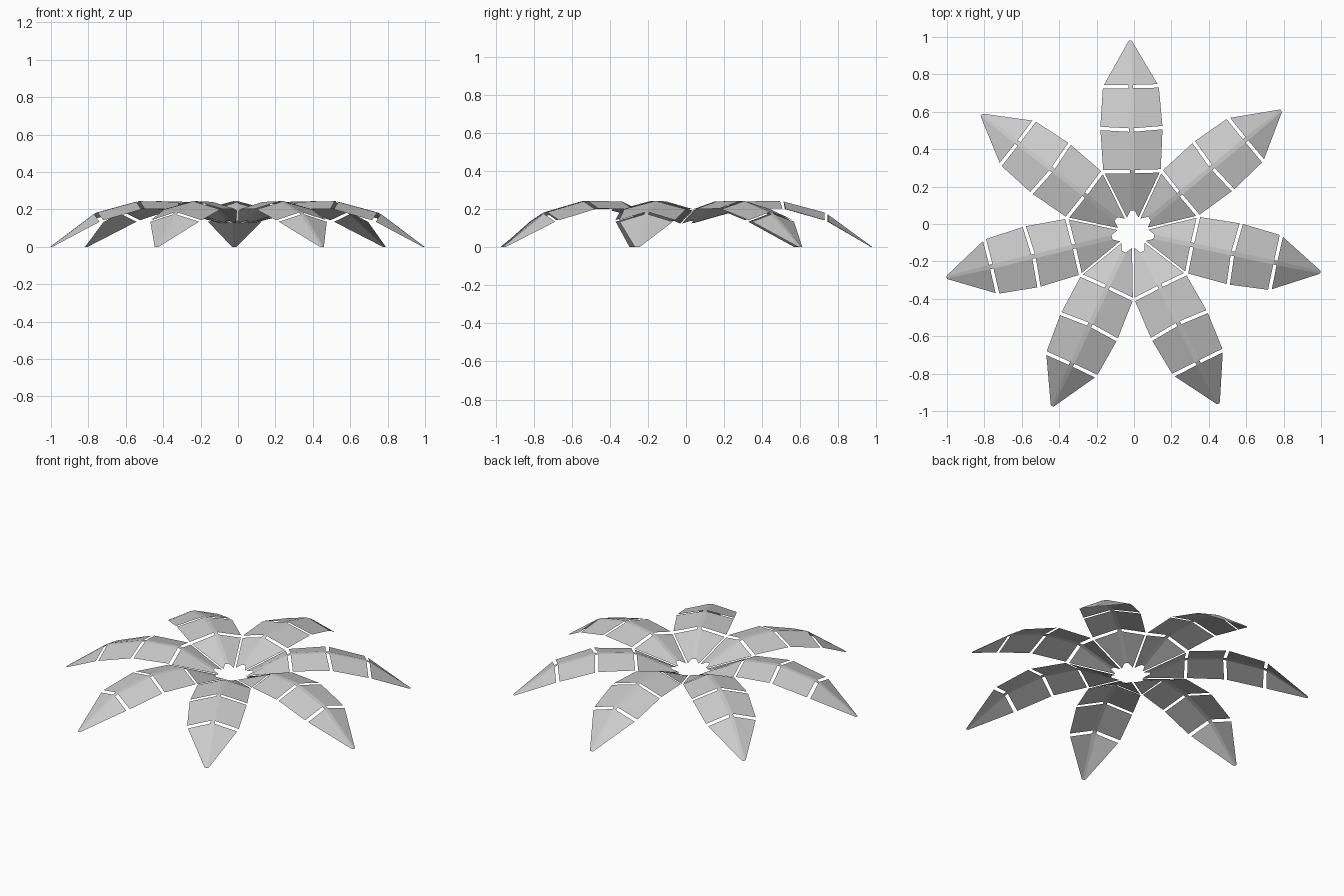
import bpy, bmesh, math
from mathutils import Matrix, Vector

if "Cube" in bpy.data.objects:
    bpy.data.objects.remove(bpy.data.objects["Cube"])

grey = bpy.data.materials.new("leaf_grey")
grey.diffuse_color = (0.6, 0.6, 0.6, 1)
grey.use_nodes = True
grey.node_tree.nodes["Principled BSDF"].inputs["Base Color"].default_value = grey.diffuse_color

RIB = 0.012          # half width of the flat midrib
CENTRE = Vector((-0.006, -0.044, 0))
COUNT = 7

# Each panel: inner and outer station as
# (midrib radius, midrib z, side radius, half width, side z)
PANELS = [
    ((0.115, 0.137, 0.078, 0.031, 0.125), (0.315, 0.233, 0.317, 0.147, 0.193)),
    ((0.333, 0.240, 0.335, 0.154, 0.200), (0.537, 0.244, 0.548, 0.166, 0.203)),
    ((0.556, 0.240, 0.566, 0.166, 0.200), (0.770, 0.183, 0.771, 0.150, 0.142)),
    ((0.788, 0.173, 0.790, 0.143, 0.134), (1.025, 0.000, 1.018, 0.012, 0.000)),
]


def station(bm, s):
    """Cross-section of a creased panel: side, midrib pair, side."""
    r, z, rs, w, zs = s
    rib = min(RIB, w * 0.5)
    return [bm.verts.new(p) for p in
            ((rs, -w, zs), (r, -rib, z), (r, rib, z), (rs, w, zs))]


def make_leaf(index, angle):
    bm = bmesh.new()
    previous = None
    for inner, outer in PANELS:
        a, b = station(bm, inner), station(bm, outer)
        for k in range(3):
            bm.faces.new((a[k], b[k], b[k + 1], a[k + 1]))
        # narrow midrib bridges the gap between panels
        if previous:
            bm.faces.new((previous[1], a[1], a[2], previous[2]))
        previous = b
    bm.transform(Matrix.Translation(CENTRE) @ Matrix.Rotation(angle, 4, 'Z'))
    mesh = bpy.data.meshes.new(f"leaf_{index}")
    bm.to_mesh(mesh)
    bm.free()
    mesh.materials.append(grey)
    obj = bpy.data.objects.new(f"leaf_{index}", mesh)
    bpy.context.collection.objects.link(obj)


# Ring of drooping leaves
for i in range(COUNT):
    make_leaf(i + 1, math.radians(90.8) - i * math.tau / COUNT)
